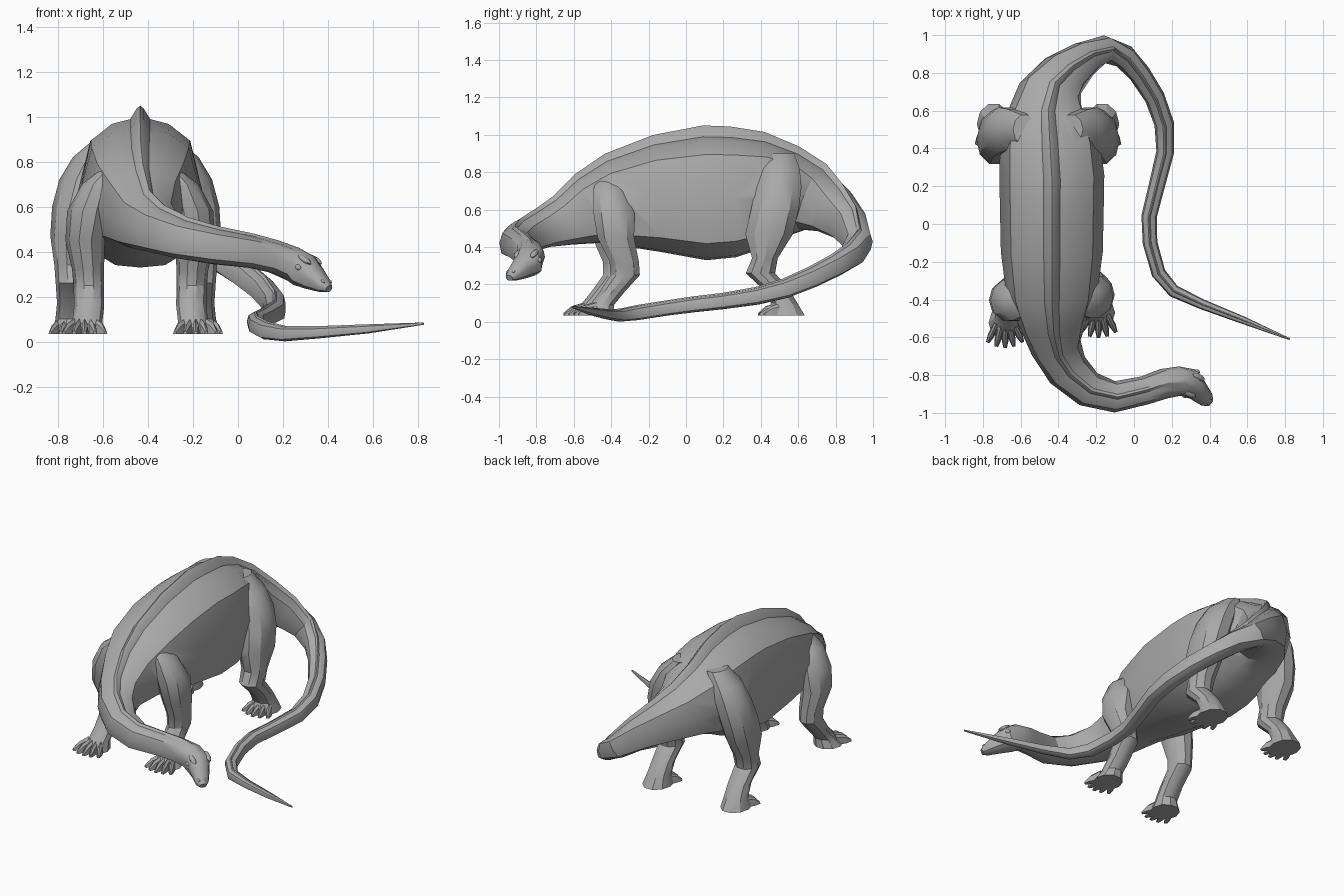
import bpy, bmesh, math
from mathutils import Vector, Matrix

cube = bpy.data.objects.get("Cube")
if cube:
    bpy.data.objects.remove(cube)


def make_material(name, rgb):
    mat = bpy.data.materials.new(name)
    mat.use_nodes = True
    mat.diffuse_color = (*rgb, 1)
    mat.node_tree.nodes["Principled BSDF"].inputs["Base Color"].default_value = (*rgb, 1)
    return mat


GREY = make_material("stone grey", (0.4, 0.4, 0.4))
UP = Vector((0, 0, 1))


def shade(obj, angle):
    bpy.ops.object.select_all(action="DESELECT")
    obj.select_set(True)
    bpy.context.view_layer.objects.active = obj
    bpy.ops.object.shade_smooth_by_angle(angle=math.radians(angle))


def finish(bm, name, angle=32):
    bmesh.ops.recalc_face_normals(bm, faces=bm.faces)
    mesh = bpy.data.meshes.new(name)
    bm.to_mesh(mesh)
    bm.free()
    obj = bpy.data.objects.new(name, mesh)
    bpy.context.collection.objects.link(obj)
    mesh.materials.append(GREY)
    shade(obj, angle)
    return obj


def loft(rings, name, angle=32):
    """Skin a closed tube over equal rings of points."""
    bm = bmesh.new()
    loops = [[bm.verts.new(p) for p in ring] for ring in rings]
    n = len(loops[0])
    for a, b in zip(loops, loops[1:]):
        for i in range(n):
            j = (i + 1) % n
            bm.faces.new((a[i], a[j], b[j], b[i]))
    bm.faces.new(loops[0])
    bm.faces.new(loops[-1])
    return finish(bm, name, angle)


def frame(path, i):
    """Side and up directions across the path at one station."""
    tangent = (path[min(i + 1, len(path) - 1)] - path[max(i - 1, 0)]).normalized()
    side = tangent.cross(UP).normalized()
    return side, side.cross(tangent)


# Half cross-sections from crest to belly, as (side, up)
CRESTED = [(0, 1), (.06, .96), (.16, .83), (.46, .77), (.8, .56), (1, -.1), (.87, -.78), (.4, -1)]
PLAIN = [(0, 1), (.15, .98), (.35, .93), (.65, .8), (.9, .45), (1, 0), (.8, -.7), (.4, -1)]

# Stations along the animal: x, y, z, half width, half height
HEAD = [(.405, -.945, .235, .022, .016), (.385, -.93, .247, .042, .03),
        (.34, -.885, .282, .058, .055), (.295, -.842, .318, .08, .076),
        (.24, -.832, .348, .078, .076)]
NECK = [(.16, -.845, .38, .08, .073), (.06, -.88, .405, .076, .076),
        (-.1, -.915, .43, .083, .084), (-.24, -.875, .462, .097, .093),
        (-.35, -.775, .505, .115, .108), (-.41, -.66, .545, .135, .138)]
TRUNK = [(-.43, -.52, .61, .185, .195), (-.435, -.38, .655, .24, .25),
         (-.435, -.15, .69, .27, .31), (-.435, .1, .695, .275, .355),
         (-.435, .25, .7, .278, .345), (-.445, .42, .71, .265, .305),
         (-.455, .57, .7, .225, .24)]
TAIL = [(-.44, .69, .67, .175, .185), (-.37, .79, .61, .132, .142),
        (-.26, .875, .53, .096, .107), (-.15, .925, .435, .074, .08),
        (-.05, .885, .365, .065, .067), (.03, .795, .305, .058, .06),
        (.11, .67, .24, .054, .056), (.16, .53, .18, .052, .052),
        (.165, .38, .14, .047, .047), (.12, .2, .112, .043, .043),
        (.08, .04, .094, .041, .042), (.085, -.1, .075, .039, .04),
        (.13, -.26, .05, .038, .04), (.21, -.355, .036, .034, .034),
        (.36, -.425, .042, .027, .027), (.58, -.51, .057, .02, .02),
        (.825, -.61, .08, .005, .005)]

# Head, neck, trunk and tail in one continuous skin
stations = HEAD + NECK + TRUNK + TAIL
spine = [Vector(s[:3]) for s in stations]
rings = []
for i, s in enumerate(stations):
    half = PLAIN if i < len(HEAD) else CRESTED
    outline = half + [(0, -1.03)] + [(-a, b) for a, b in reversed(half[1:])]
    side, up = frame(spine, i)
    rings.append([spine[i] + side * a * s[3] + up * b * s[4] for a, b in outline])
body = loft(rings, "body")


def ball(name, centre, radii, rotation):
    bm = bmesh.new()
    bmesh.ops.create_uvsphere(bm, u_segments=10, v_segments=6, radius=1)
    bm.transform(Matrix.Translation(centre) @ rotation.to_4x4() @ Matrix.Diagonal((*radii, 1)))
    return finish(bm, name, 40)


# Eyes under low brows, and nostrils
for sign, label in ((1, "right"), (-1, "left")):
    side, up = frame(spine, 3)
    axes = Matrix((side, up.cross(side), up)).transposed()
    ball(label + "_eye", spine[3] + side * sign * .072 + up * .014, (.012, .016, .013), axes)
    ball(label + "_brow", spine[3] + side * sign * .05 + up * .054, (.018, .04, .013), axes)
    side, up = frame(spine, 1)
    ball(label + "_nostril", spine[1] + side * sign * .022 + up * .024, (.008, .012, .006), axes)

# Leg stations from top to sole: x, y, z, half width, half depth
FRONT = [(-.31, -.42, .78, .03, .05), (-.25, -.41, .7, .075, .09),
         (-.21, -.385, .58, .1, .112), (-.19, -.375, .45, .088, .1),
         (-.203, -.33, .32, .071, .08), (-.206, -.325, .25, .068, .08),
         (-.208, -.395, .16, .067, .068), (-.2, -.45, .09, .067, .066),
         (-.188, -.47, .033, .088, .09)]
HIND = [(-.33, .5, .9, .06, .08), (-.27, .5, .82, .095, .11),
        (-.225, .495, .72, .11, .125), (-.195, .475, .6, .112, .13),
        (-.175, .445, .47, .1, .13), (-.175, .422, .34, .082, .07),
        (-.175, .398, .26, .076, .08), (-.175, .485, .17, .07, .07),
        (-.172, .525, .1, .074, .072), (-.168, .53, .033, .09, .108)]
CORNERS = [math.radians(36 * k) for k in range(10)]


def build_leg(leg, name, axis=None, shift=0.0):
    """Build a leg with clawed toes; axis mirrors it, shift moves the foot."""
    def place(x, y, z):
        slide = shift * max(0, 1 - z / .9)
        return Vector((x if axis is None else 2 * axis - x, y + slide, z))

    limb = loft([[place(x + w * math.cos(a), y + d * 1.03 * math.sin(a), z) for a in CORNERS]
                 for x, y, z, w, d in leg], name)
    x, y, z, w, d = leg[-1]
    for k in range(-2, 3):
        turn = math.radians(13 * k)
        ahead = Vector((math.sin(turn), -math.cos(turn), 0))
        across = Vector((math.cos(turn), math.sin(turn), 0))
        base = Vector((x + k * .03, y - d * (.65 - .06 * k * k), z))
        toe = []
        for reach, wide, high in ((-.03, .016, .07), (.035, .018, .05), (.075, .009, .014)):
            p = base + ahead * reach
            toe.append([place(*(p + across * u * wide + UP * v * high))
                        for u, v in ((-1, 0), (-.7, .75), (0, 1), (.7, .75), (1, 0))])
        loft(toe, f"{name}_toe_{k + 3}")
    return limb


legs = [build_leg(FRONT, "left_front_leg"),
        build_leg(FRONT, "right_front_leg", axis=-.435, shift=-.055),
        build_leg(HIND, "left_hind_leg"),
        build_leg(HIND, "right_hind_leg", axis=-.455)]

# Weld the legs into the body so that one skin remains
for limb in legs:
    weld = body.modifiers.new("weld", "BOOLEAN")
    weld.operation = "UNION"
    weld.solver = "EXACT"
    weld.object = limb
    bpy.context.view_layer.objects.active = body
    bpy.ops.object.modifier_apply(modifier=weld.name)
    bpy.data.objects.remove(limb)
shade(body, 35)
